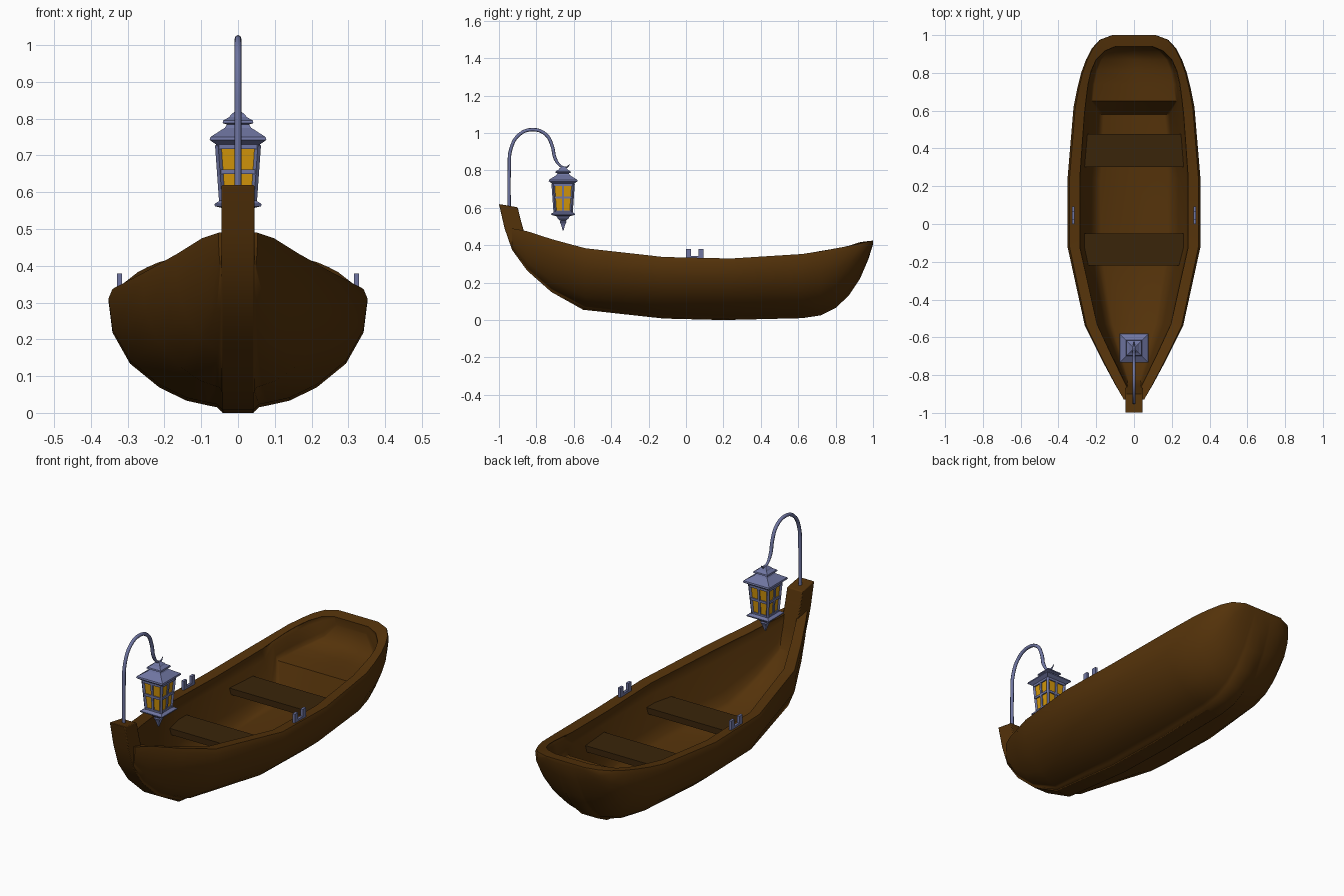
import bpy, bmesh
from mathutils import Vector, Matrix
from math import radians

if "Cube" in bpy.data.objects:
    bpy.data.objects.remove(bpy.data.objects["Cube"])


def material(name, rgb):
    m = bpy.data.materials.new(name)
    m.diffuse_color = (*rgb, 1)
    m.use_nodes = True
    m.node_tree.nodes["Principled BSDF"].inputs["Base Color"].default_value = m.diffuse_color
    return m


WOOD = material("wood", (0.088, 0.032, 0.003))
DARK = material("dark_wood", (0.042, 0.018, 0.003))
METAL = material("metal", (0.16, 0.18, 0.36))
GLASS = material("amber_glass", (0.66, 0.31, 0.003))


def finish(name, bm, mat, smooth=None, bevel=0):
    bmesh.ops.recalc_face_normals(bm, faces=bm.faces)
    me = bpy.data.meshes.new(name)
    bm.to_mesh(me)
    bm.free()
    ob = bpy.data.objects.new(name, me)
    bpy.context.collection.objects.link(ob)
    me.materials.append(mat)
    if bevel:
        mod = ob.modifiers.new("bevel", 'BEVEL')
        mod.width, mod.segments, mod.limit_method = bevel, 2, 'ANGLE'
    if smooth:
        bpy.ops.object.select_all(action='DESELECT')
        ob.select_set(True)
        bpy.context.view_layer.objects.active = ob
        bpy.ops.object.shade_smooth_by_angle(angle=radians(smooth))
    return ob


def bridge(bm, a, b):
    for i in range(len(a)):
        j = (i + 1) % len(a)
        bm.faces.new((a[i], a[j], b[j], b[i]))


def add_box(bm, centre, size):
    bmesh.ops.create_cube(bm, size=1, matrix=Matrix.Translation(centre) @ Matrix.Diagonal((*size, 1)))


def add_bar(bm, a, b, width):
    a, b = Vector(a), Vector(b)
    rot = (b - a).to_track_quat('Z', 'Y').to_matrix().to_4x4()
    scale = Matrix.Diagonal((width, width, (b - a).length, 1))
    bmesh.ops.create_cube(bm, size=1, matrix=Matrix.Translation((a + b) / 2) @ rot @ scale)


# Hull: stations of (y, half width, bottom z, rim z) for the outer and inner skins
OUTER = [(-.93, .053, .385, .49), (-.85, .10, .27, .475), (-.72, .17, .155, .433),
         (-.54, .26, .058, .384), (-.12, .352, .012, .337), (.24, .352, .004, .329),
         (.62, .32, .01, .353), (.72, .30, .025, .368), (.80, .28, .065, .383), (.87, .254, .13, .396),
         (.93, .223, .22, .409), (.975, .182, .325, .42), (1.0, .115, .405, .425)]
INNER = [(-.87, .035, .40, .475), (-.82, .06, .30, .46), (-.70, .12, .20, .423),
         (-.53, .20, .10, .379), (-.12, .293, .075, .333), (.24, .293, .07, .324),
         (.58, .268, .075, .345), (.65, .26, .265, .357), (.74, .248, .27, .372), (.81, .232, .275, .384),
         (.87, .205, .285, .397), (.915, .16, .31, .412), (.94, .10, .375, .418)]
KEEL = .045
OUT_SECTION = [(0, 0), (.04, .035), (.12, .05), (.31, .09), (.55, .20), (.81, .40), (.965, .66), (1, .92), (.965, 1)]
IN_SECTION = [(.6, 0), (.7, .06), (.8, .25), (.94, .8), (1, .95), (.98, 1)]
STERN_SECTION = [(.84, 0), (.88, .06), (.91, .25), (.96, .8), (1, .95), (.98, 1)]


def section(station, shape, keel=0):
    y, w, lo, hi = station
    sharp = 1 + max(0, -y - .3) * .5
    half = [(keel + (w - keel) * fx ** sharp, y, lo + (hi - lo) * fz) for fx, fz in shape]
    return [(-x, yy, z) for x, yy, z in reversed(half)] + [(0, y, lo)] + half


bm = bmesh.new()
rings = []
for o, i in zip(OUTER, INNER):
    inner_shape = STERN_SECTION if i[0] > .6 else IN_SECTION
    pts = section(o, OUT_SECTION, KEEL) + section(i, inner_shape)[::-1]
    rings.append([bm.verts.new(p) for p in pts])
for a, b in zip(rings, rings[1:]):
    bridge(bm, a, b)
n = 2 * len(OUT_SECTION) + 1
for r in (rings[0], rings[-1]):
    bm.faces.new(r[:n])
    bm.faces.new(r[n:])
    bm.faces.new((r[n - 1], r[n], r[-1], r[0]))
finish("hull", bm, WOOD, smooth=55)

# Stem post running down into the keel
PROFILE = [(-1, .62), (-.9, .603), (-.885, .54), (-.865, .47), (-.855, .42), (-.82, .29), (-.7, .17),
           (-.5, .08), (-.1, .035), (.6, .025), (.62, .01), (.2, 0), (-.12, .008), (-.55, .055),
           (-.72, .15), (-.85, .265), (-.93, .375), (-.97, .49)]
bm = bmesh.new()
sides = [[bm.verts.new((x, y, z)) for y, z in PROFILE] for x in (-KEEL, KEEL)]
bridge(bm, *sides)
for s in sides:
    bm.faces.new(s)
finish("stem_and_keel", bm, WOOD, smooth=40, bevel=.004)

# Bench planks
for name, y, w, depth, z in (("front_seat", -.135, .267, .17, .222), ("rear_seat", .39, .275, .175, .228)):
    bm = bmesh.new()
    add_box(bm, (0, y, z), (2 * w, depth, .032))
    finish(name, bm, DARK)

# Oarlocks: base plate with two prongs on each rim
for name, x in (("left_oarlock", -.322), ("right_oarlock", .322)):
    bm = bmesh.new()
    add_box(bm, (x, .047, .332), (.014, .09, .022))
    for y in (.014, .08):
        add_box(bm, (x, y, .352), (.014, .026, .055))
    finish(name, bm, METAL)

# Curved lamp pole ending in a small hook
cu = bpy.data.curves.new("lamp_pole", 'CURVE')
cu.dimensions = '3D'
cu.bevel_depth, cu.bevel_resolution, cu.resolution_u = .009, 2, 4
cu.use_fill_caps = True
PATH = [(-.945, .58), (-.945, .80), (-.935, .92), (-.89, .993), (-.82, 1.018), (-.75, .993),
        (-.715, .93), (-.70, .865), (-.668, .822), (-.64, .816), (-.622, .832)]
sp = cu.splines.new('BEZIER')
sp.bezier_points.add(len(PATH) - 1)
for k, (p, (y, z)) in enumerate(zip(sp.bezier_points, PATH)):
    p.co = (0, y, z)
    p.handle_left_type = p.handle_right_type = 'AUTO'
    p.radius = (.7, .5, .2)[k - 8] if k >= 8 else 1
cu.materials.append(METAL)
bpy.context.collection.objects.link(bpy.data.objects.new("lamp_pole", cu))

# Square lantern parts, lofted from (half width, z) profiles
LY = -.657


def square_loft(name, profile, mat):
    bm = bmesh.new()
    loops = [[bm.verts.new((sx * w, LY + sy * w, z)) for sx, sy in ((-1, -1), (1, -1), (1, 1), (-1, 1))]
             for w, z in profile]
    for a, b in zip(loops, loops[1:]):
        bridge(bm, a, b)
    bm.faces.new(loops[0])
    bm.faces.new(loops[-1])
    return finish(name, bm, mat)


square_loft("lantern_roof", [(.052, .724), (.06, .73), (.077, .742), (.075, .75), (.036, .775), (.03, .784),
                             (.042, .788), (.04, .795), (.024, .804), (.02, .81), (.008, .82)], METAL)
square_loft("lantern_glass", [(.043, .57), (.054, .728)], GLASS)
square_loft("lantern_base", [(.003, .48), (.011, .51), (.018, .525), (.014, .53), (.028, .542), (.036, .555),
                             (.063, .562), (.064, .568), (.048, .578)], METAL)

# Lantern frame: corner posts, centre bars and cross bars on each face
Z0, Z1, ZM = .574, .728, .655


def half_width(z):
    return .043 + .011 * (z - Z0) / (Z1 - Z0)


bm = bmesh.new()
for turn in range(4):
    rot = Matrix.Translation((0, LY, 0)) @ Matrix.Rotation(radians(90 * turn), 4, 'Z')

    def at(u, z):
        w = half_width(z)
        return rot @ Vector((u * w, -w, z))

    add_bar(bm, at(1, Z0), at(1, Z1), .012)
    add_bar(bm, at(0, Z0), at(0, Z1), .012)
    for z in (Z0 + .006, ZM, Z1 - .004):
        add_bar(bm, at(-1, z), at(1, z), .012)
finish("lantern_frame", bm, METAL)
